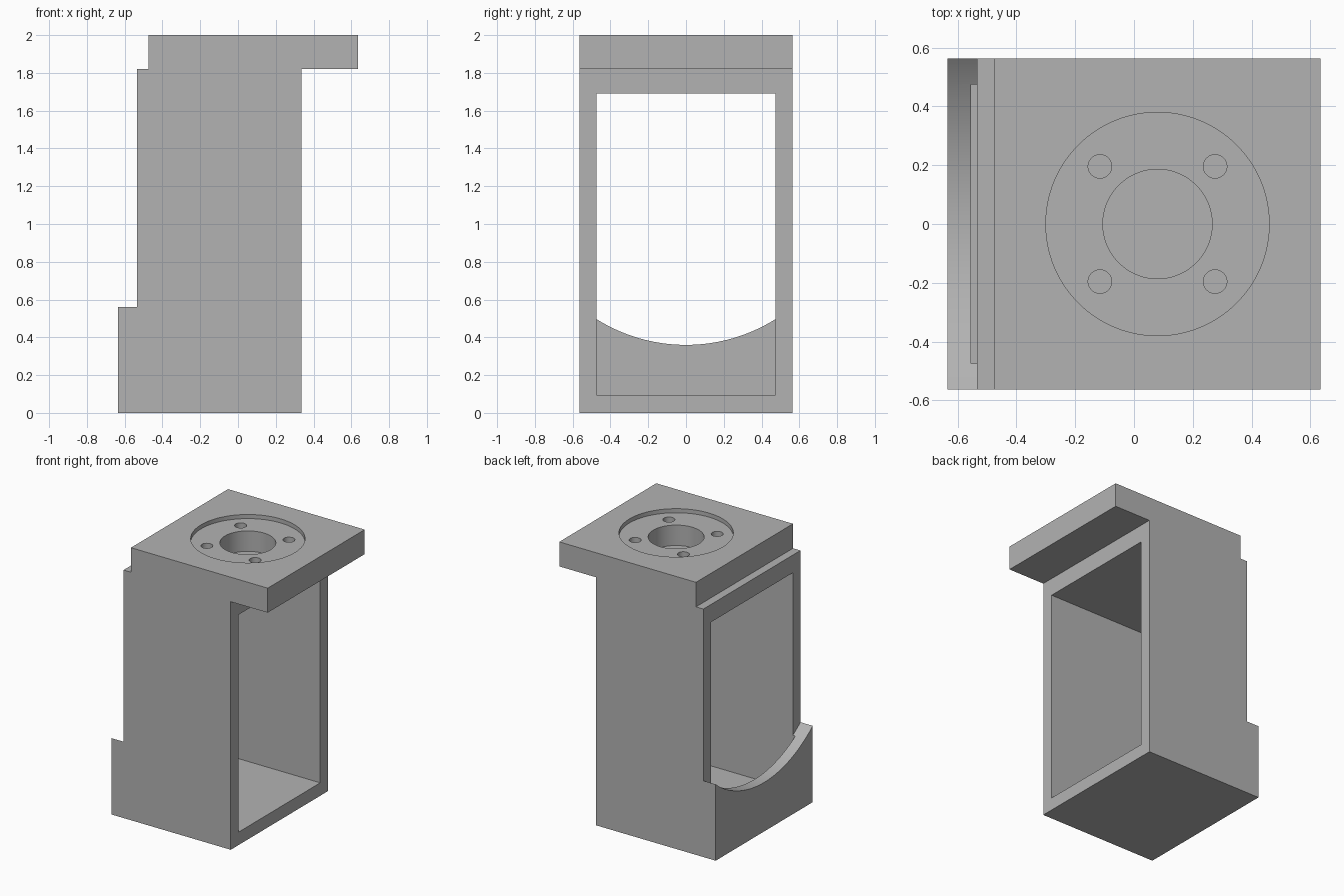
import bpy, bmesh
from math import radians, pi
from mathutils import Matrix

if "Cube" in bpy.data.objects:
    bpy.data.objects.remove(bpy.data.objects["Cube"], do_unlink=True)

HALF_W = 0.5625            # half width along y
BODY_BACK, LIP_BACK = -0.535, -0.635
PLATE_Z, TOP_Z = 1.82, 2.0
BORE_X = 0.08

grey = bpy.data.materials.new("plain grey")
grey.use_nodes = True
colour = (0.45, 0.45, 0.45, 1)
grey.diffuse_color = colour
grey.node_tree.nodes["Principled BSDF"].inputs["Base Color"].default_value = colour


def add_object(name, bm):
    bmesh.ops.recalc_face_normals(bm, faces=bm.faces[:])
    mesh = bpy.data.meshes.new(name)
    bm.to_mesh(mesh)
    bm.free()
    mesh.materials.append(grey)
    obj = bpy.data.objects.new(name, mesh)
    bpy.context.collection.objects.link(obj)
    return obj


def box(name, lo, hi):
    bm = bmesh.new()
    bmesh.ops.create_cube(bm, size=1)
    for v in bm.verts:
        v.co = [a if c < 0 else b for c, a, b in zip(v.co, lo, hi)]
    return add_object(name, bm)


def cylinder(name, radius, start, end, centre, axis, segments=64):
    bm = bmesh.new()
    bmesh.ops.create_cone(bm, cap_ends=True, segments=segments, radius1=radius,
                          radius2=radius, depth=end - start)
    middle = (start + end) / 2
    if axis == "x":
        turn = Matrix.Rotation(pi / 2, 4, "Y")
        place = Matrix.Translation((middle, *centre))
    else:
        turn = Matrix.Identity(4)
        place = Matrix.Translation((*centre, middle))
    bm.transform(place @ turn)
    return add_object(name, bm)


# Bracket: side outline with the overhanging mounting plate, extruded across y
outline = [(LIP_BACK, 0), (0.335, 0), (0.335, PLATE_Z), (0.635, PLATE_Z),
           (0.635, TOP_Z), (-0.475, TOP_Z), (-0.475, PLATE_Z), (LIP_BACK, PLATE_Z)]
bm = bmesh.new()
face = bm.faces.new([bm.verts.new((x, -HALF_W, z)) for x, z in outline])
new = bmesh.ops.extrude_face_region(bm, geom=[face])["geom"]
bmesh.ops.translate(bm, vec=(0, 2 * HALF_W, 0),
                    verts=[g for g in new if isinstance(g, bmesh.types.BMVert)])
bracket = add_object("motor_bracket", bm)

# Cutters: curved saddle above the lip, window, recess, bore and screw holes
cutters = [
    cylinder("saddle_cutter", 0.891, -0.9, BODY_BACK, (0, 1.251), "x", 256),
    box("window_cutter", (-0.555, -0.475, 0.095), (0.5, 0.475, 1.69)),
    cylinder("recess_cutter", 0.38, TOP_Z - 0.03, 2.1, (BORE_X, 0), "z", 128),
    cylinder("bore_cutter", 0.186, PLATE_Z, 2.1, (BORE_X, 0), "z", 96),
]
for side in (-1, 1):
    cutters.append(cylinder("lip_hole_cutter", 0.055, -0.8, -0.5,
                            (side * 0.37, 0.197), "x"))
    for end in (-1, 1):
        cutters.append(cylinder("screw_hole_cutter", 0.04, PLATE_Z, 2.1,
                                (BORE_X + end * 0.196, side * 0.196), "z", 48))

bpy.context.view_layer.objects.active = bracket
for cutter in cutters:
    mod = bracket.modifiers.new(cutter.name, "BOOLEAN")
    mod.operation, mod.solver, mod.object = "DIFFERENCE", "EXACT", cutter
    bpy.ops.object.modifier_apply(modifier=mod.name)
    bpy.data.objects.remove(cutter, do_unlink=True)

# Smooth the round walls and keep every edge crisp
bpy.ops.object.select_all(action="DESELECT")
bracket.select_set(True)
bpy.ops.object.shade_smooth_by_angle(angle=radians(30))
